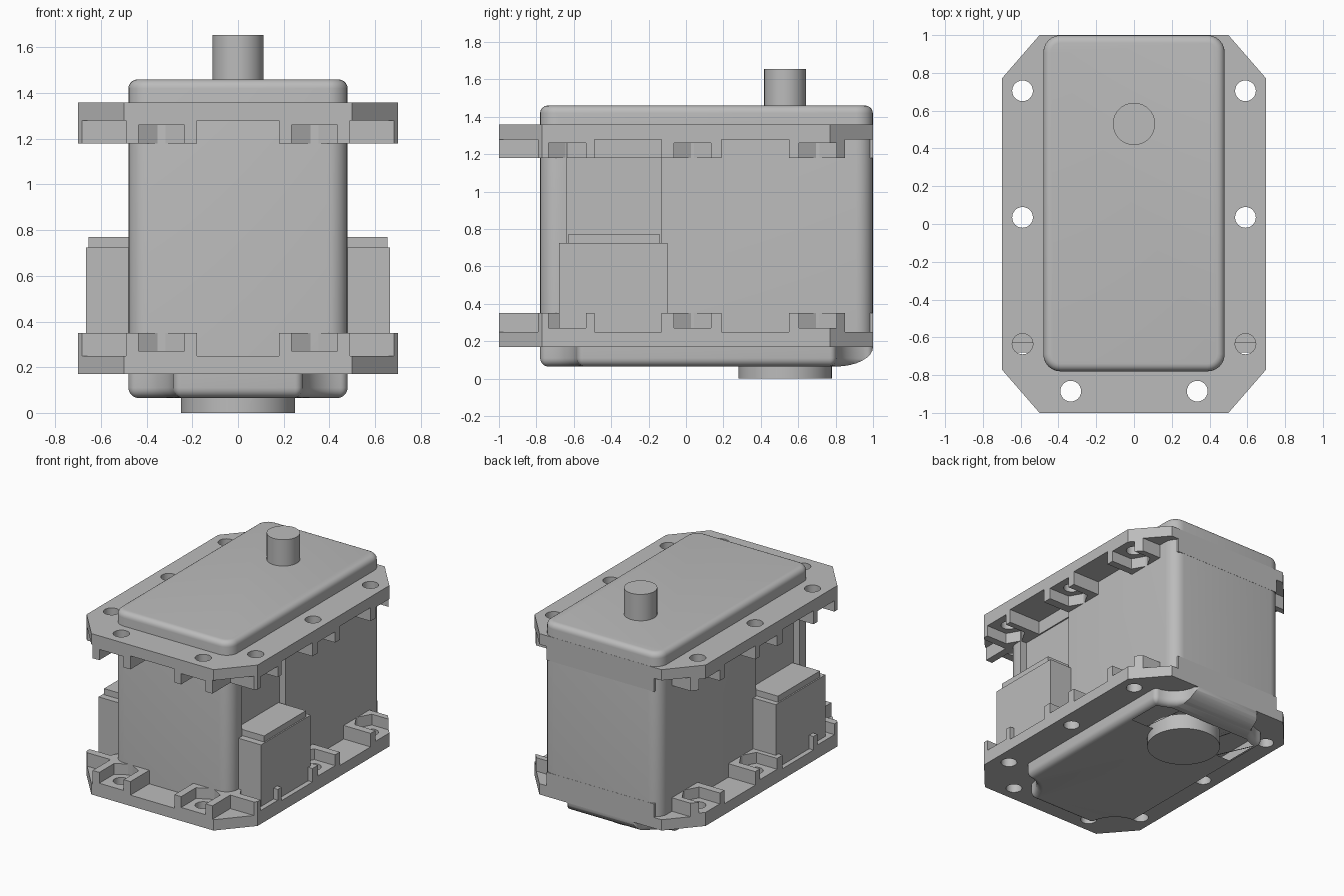
import bpy, bmesh, math
from mathutils import Matrix, Vector

if "Cube" in bpy.data.objects:
    bpy.data.objects.remove(bpy.data.objects["Cube"])

GREY = (0.5, 0.5, 0.5, 1)
mat = bpy.data.materials.new("plain grey")
mat.use_nodes = True
mat.diffuse_color = GREY
mat.node_tree.nodes["Principled BSDF"].inputs["Base Color"].default_value = GREY
parts = []


def finish(name, bm):
    bmesh.ops.recalc_face_normals(bm, faces=bm.faces)
    mesh = bpy.data.meshes.new(name)
    bm.to_mesh(mesh)
    bm.free()
    mesh.materials.append(mat)
    ob = bpy.data.objects.new(name, mesh)
    bpy.context.collection.objects.link(ob)
    return ob


def prism(name, pts, z0, z1, side_r=0, end_r=0, end_z=None):
    """Extrude an outline, round its sharp uprights, then round one end."""
    bm = bmesh.new()
    base = bm.faces.new([bm.verts.new((x, y, z0)) for x, y in pts])
    ext = bmesh.ops.extrude_face_region(bm, geom=[base])["geom"]
    moved = [v for v in ext if isinstance(v, bmesh.types.BMVert)]
    bmesh.ops.translate(bm, verts=moved, vec=(0, 0, z1 - z0))
    bmesh.ops.recalc_face_normals(bm, faces=bm.faces)
    if side_r:
        up = [e for e in bm.edges
              if abs(e.verts[0].co.z - e.verts[1].co.z) > 1e-4
              and e.calc_face_angle(0) > 1]
        bmesh.ops.bevel(bm, geom=up, offset=side_r, segments=6, profile=0.5,
                        affect='EDGES')
    if end_r:
        rim = [e for e in bm.edges
               if all(abs(v.co.z - end_z) < 1e-4 for v in e.verts)]
        bmesh.ops.bevel(bm, geom=rim, offset=end_r, segments=5, profile=0.5,
                        affect='EDGES', clamp_overlap=False)
    return finish(name, bm)


def rect(x0, x1, y0, y1):
    return [(x0, y0), (x1, y0), (x1, y1), (x0, y1)]


def disc(x, y, r, n=32):
    return [(x + r * math.cos(math.tau * i / n), y + r * math.sin(math.tau * i / n))
            for i in range(n)]


def apply_bool(ob, cutter, op='DIFFERENCE'):
    m = ob.modifiers.new("cut", 'BOOLEAN')
    m.operation, m.object, m.solver = op, cutter, 'EXACT'
    bpy.context.view_layer.update()
    dg = bpy.context.evaluated_depsgraph_get()
    mesh = bpy.data.meshes.new_from_object(ob.evaluated_get(dg))
    ob.modifiers.clear()
    ob.data = mesh
    bpy.data.objects.remove(cutter)


def cut(ob, pts, z0, z1):
    apply_bool(ob, prism("cutter", pts, z0, z1))


# main case with a shallow recess on each side
case = prism("case", rect(-0.48, 0.48, -0.78, 0.999), 0.2, 1.46, 0.09, 0.04, 1.46)
for s in (-1, 1):
    cut(case, rect(*sorted((s * 0.43, s * 0.6)), -0.64, -0.13), 0.3, 1.3)
parts.append(case)


# mounting flange: outer face at z = 0, ribs rising to 0.18
def flange(name):
    half = [(0.5, -1), (0.7, -0.77), (0.7, 0.77), (0.5, 1)]
    ob = prism(name, half + [(-x, y) for x, y in reversed(half)], 0, 0.18)
    cut(ob, rect(-0.18, 0.18, -1.1, -0.77), 0.08, 0.3)
    slot = [(-0.115, 0), (-0.058, -0.1), (0.3, -0.1), (0.3, 0.1), (-0.058, 0.1)]
    for s in (-1, 1):
        # gaps between the nut bosses
        for x, y0, y1 in ((0.49, -1.1, -0.79), (0.44, -0.49, -0.13),
                          (0.44, 0.19, 0.55), (0.44, 0.85, 1.1)):
            cut(ob, rect(*sorted((s * x, s * 0.9)), y0, y1), 0.08, 0.3)
        # open hexagonal nut pockets with screw holes
        for x, y, turn in ((0.59, -0.635, 0), (0.59, 0.035, 0), (0.59, 0.705, 0),
                           (0.335, -0.885, -math.pi / 2)):
            rot = Matrix.Rotation(turn, 2)
            pts = [rot @ Vector(p) for p in slot]
            cut(ob, [(s * (p.x + x), p.y + y) for p in pts], 0.1, 0.3)
            cut(ob, disc(s * x, y, 0.055, 24), -0.1, 0.3)
    return ob


lower = flange("lower_flange")
lower.data.transform(Matrix.Translation((0, 0, 0.17)))
upper = flange("upper_flange")
upper.data.transform(Matrix.Translation((0, 0, 1.36)) @ Matrix.Diagonal((1, 1, -1, 1)))
upper.data.flip_normals()
parts += [lower, upper]

# bottom cover with scalloped corners
outline = []
for cx, cy, start in ((0.48, -0.78, 180), (0.48, 1, 270),
                      (-0.48, 1, 0), (-0.48, -0.78, 90)):
    for i in range(7):
        a = math.radians(start - 15 * i)
        outline.append((cx + 0.2 * math.cos(a), cy + 0.2 * math.sin(a)))
cover = prism("bottom_cover", outline, 0.065, 0.2, 0.03, 0.045, 0.065)

# sweep the rear lower edge of the cover into a long curve
side = [(-1, 0.3), (-1, 0), (0.5, 0.0), (0.5, 0.065)]
for i in range(9):
    a = math.pi / 2 * i / 8
    side.append((0.8 + 0.2 * math.sin(a), 0.17 - 0.105 * math.cos(a)))
side.append((1, 0.3))
keep = prism("keep", side, -0.7, 0.7)
keep.data.transform(Matrix(((0, 0, 1, 0), (1, 0, 0, 0), (0, 1, 0, 0), (0, 0, 0, 1))))
apply_bool(cover, keep, 'INTERSECT')
cut(cover, disc(0, 0.53, 0.25, 48), 0, 0.115)
parts.append(cover)

# lower pivot with stepped bore, and output shaft
pivot = prism("lower_pivot", disc(0, 0.525, 0.115), 0, 0.15)
cut(pivot, disc(0, 0.525, 0.08), -0.1, 0.04)
cut(pivot, disc(0, 0.525, 0.05), -0.1, 0.1)
parts += [pivot, prism("output_shaft", disc(0, 0.53, 0.112), 1.4, 1.655)]

# cable connectors on both sides
for s, label in ((1, "left"), (-1, "right")):
    parts.append(prism(label + "_connector",
                       rect(*sorted((s * 0.42, s * 0.665)), -0.68, -0.1), 0.24, 0.725))
    parts.append(prism(label + "_connector_lip",
                       rect(*sorted((s * 0.42, s * 0.655)), -0.63, -0.14), 0.7, 0.77))

bpy.ops.object.select_all(action='DESELECT')
for ob in parts:
    ob.select_set(True)
bpy.context.view_layer.objects.active = case
bpy.ops.object.shade_smooth_by_angle(angle=math.radians(32))
